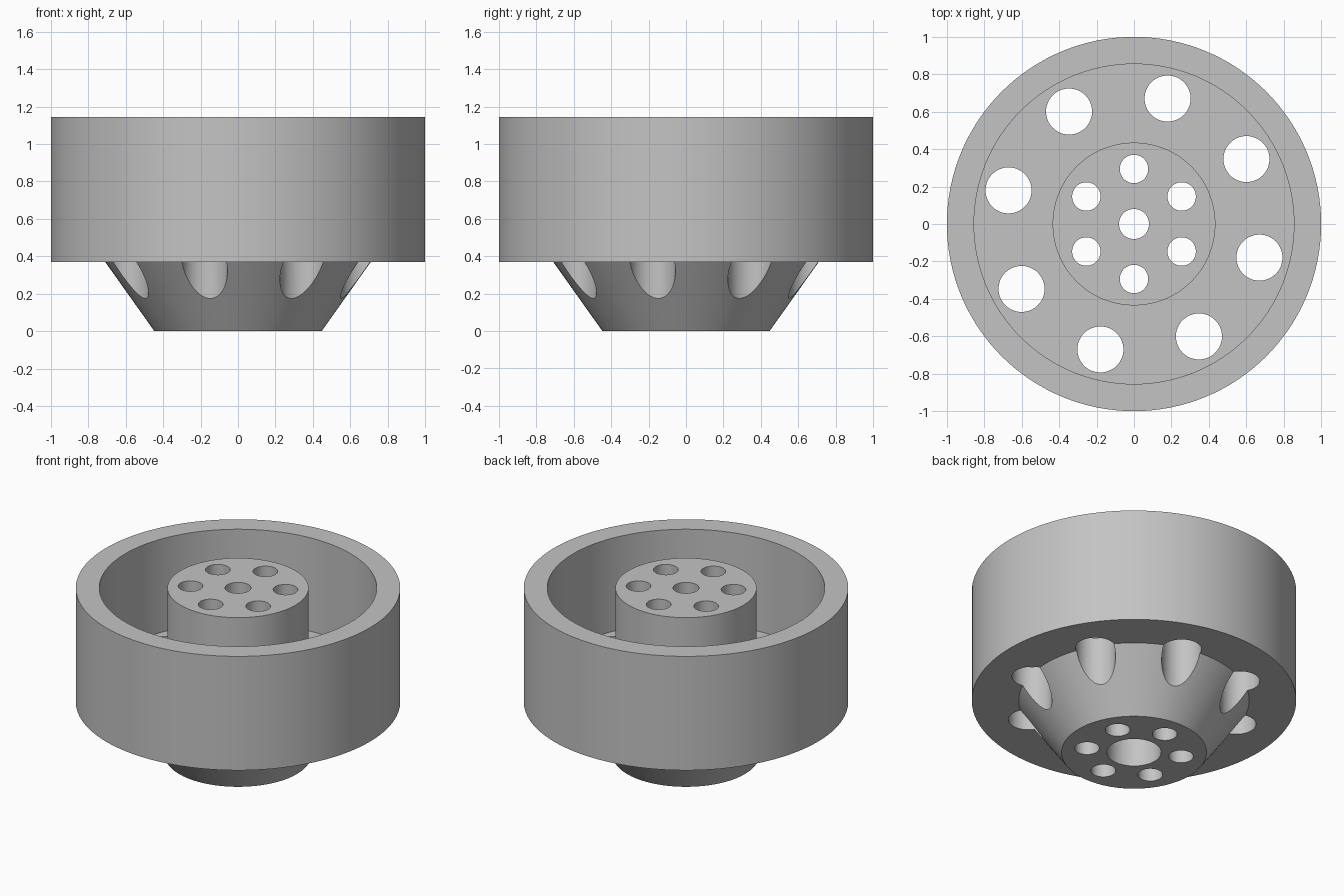
import bpy, bmesh
from math import cos, sin, tau, radians
from mathutils import Matrix

cube = bpy.data.objects.get("Cube")
if cube:
    bpy.data.objects.remove(cube)

SEGMENTS = 128
HEIGHT = 1.145
FLOOR = 0.51        # floor of the ring-shaped channel
SHOULDER = 0.37     # underside of the outer wall
BORE_DEPTH = 0.55   # wide bore entering from below

grey = bpy.data.materials.new("plain grey")
grey.use_nodes = True
colour = (0.55, 0.55, 0.55, 1)
grey.diffuse_color = colour
grey.node_tree.nodes["Principled BSDF"].inputs["Base Color"].default_value = colour


def add_object(name, bm):
    bmesh.ops.recalc_face_normals(bm, faces=bm.faces)
    mesh = bpy.data.meshes.new(name)
    bm.to_mesh(mesh)
    bm.free()
    mesh.materials.append(grey)
    obj = bpy.data.objects.new(name, mesh)
    bpy.context.collection.objects.link(obj)
    return obj


def lathe(name, profile):
    """Turn a closed (radius, height) profile around z."""
    bm = bmesh.new()
    rings = [[bm.verts.new((r * cos(tau * i / SEGMENTS), r * sin(tau * i / SEGMENTS), z))
              for i in range(SEGMENTS)] for r, z in profile]
    for a, b in zip(rings, rings[1:] + rings[:1]):
        for i in range(SEGMENTS):
            j = (i + 1) % SEGMENTS
            bm.faces.new((a[i], a[j], b[j], b[i]))
    return add_object(name, bm)


def add_drills(bm, count, circle, radius, start):
    """Add a circle of upright cylinders that pass through the whole body."""
    for i in range(count):
        a = radians(start) + tau * i / count
        bmesh.ops.create_cone(
            bm, cap_ends=True, segments=64, radius1=radius, radius2=radius, depth=2,
            matrix=Matrix.Translation((circle * cos(a), circle * sin(a), HEIGHT / 2)))


# Turned body: central boss, channel, outer wall, tapered foot and stepped bore
body = lathe("drilled_cup", [
    (0.08, HEIGHT), (0.435, HEIGHT), (0.435, FLOOR), (0.855, FLOOR),
    (0.855, HEIGHT), (1.0, HEIGHT), (1.0, SHOULDER), (0.71, SHOULDER),
    (0.447, 0), (0.167, 0), (0.167, BORE_DEPTH), (0.08, BORE_DEPTH)])

# Holes through the boss and through the channel floor
bm = bmesh.new()
add_drills(bm, 6, 0.294, 0.076, 30)
add_drills(bm, 8, 0.694, 0.123, 30)
drills = add_object("hole_cutter", bm)
drills.hide_render = True

cut = body.modifiers.new("holes", "BOOLEAN")
cut.operation = "DIFFERENCE"
cut.solver = "EXACT"
cut.object = drills

bpy.ops.object.select_all(action="DESELECT")
body.select_set(True)
bpy.context.view_layer.objects.active = body
bpy.ops.object.modifier_apply(modifier=cut.name)
bpy.data.objects.remove(drills)
bpy.ops.object.shade_smooth_by_angle(angle=radians(30))
